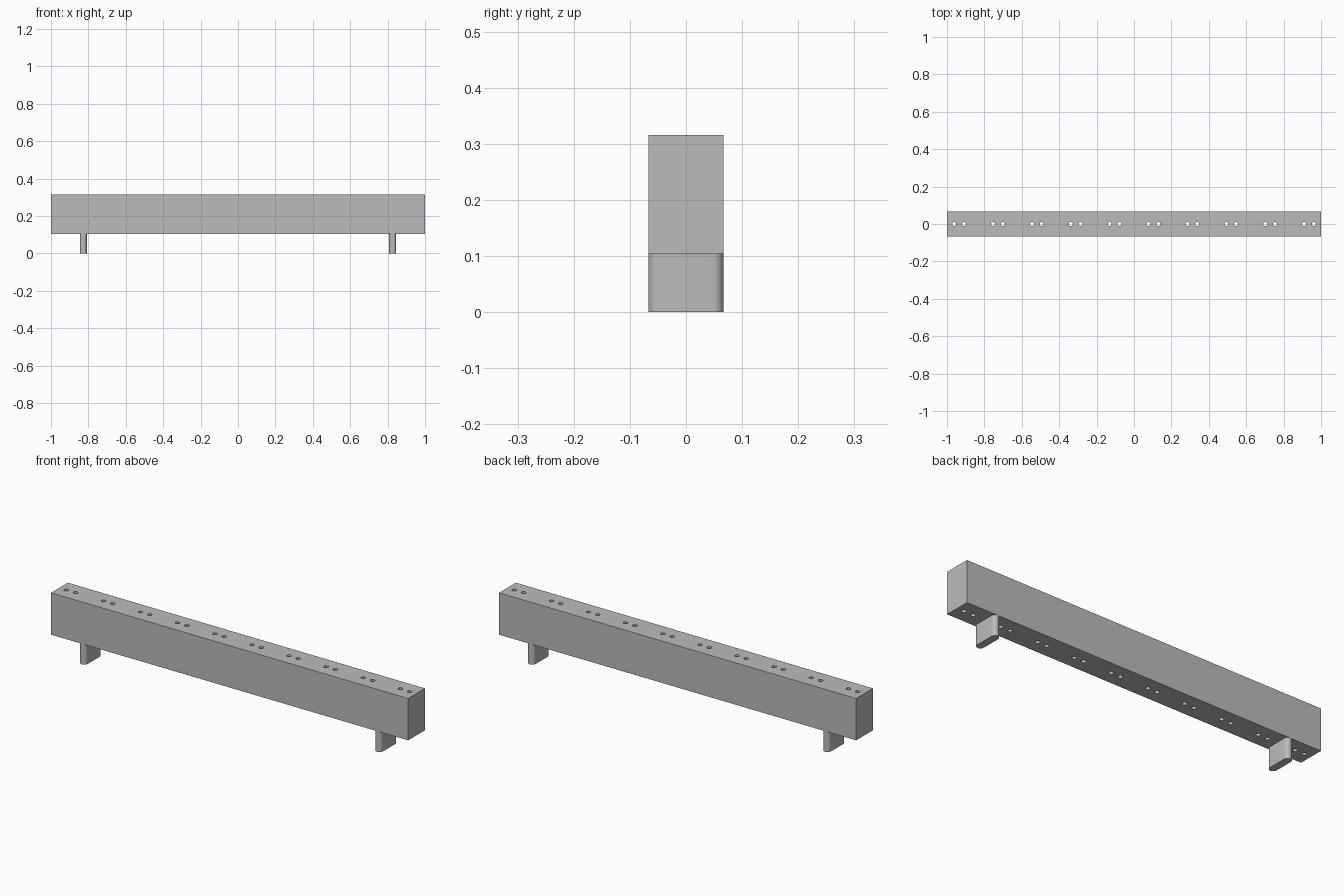
import bpy, bmesh, math
from mathutils import Matrix

if "Cube" in bpy.data.objects:
    bpy.data.objects.remove(bpy.data.objects["Cube"], do_unlink=True)

DEPTH, LEG_TOP, TOP = 0.134, 0.104, 0.316
LEG_X, LEG_RADIUS = 0.827, 0.019
PAIRS, PAIR_SPAN, HOLE_OFFSET, HOLE_RADIUS = 10, 1.871, 0.026, 0.011

grey = bpy.data.materials.new("plain grey")
grey.use_nodes = True
grey.diffuse_color = (0.5, 0.5, 0.5, 1)
grey.node_tree.nodes["Principled BSDF"].inputs["Base Color"].default_value = grey.diffuse_color


def add_object(name, bm):
    bmesh.ops.recalc_face_normals(bm, faces=bm.faces)
    mesh = bpy.data.meshes.new(name)
    bm.to_mesh(mesh)
    bm.free()
    mesh.materials.append(grey)
    obj = bpy.data.objects.new(name, mesh)
    bpy.context.collection.objects.link(obj)
    return obj


def smooth(obj):
    bpy.ops.object.select_all(action="DESELECT")
    obj.select_set(True)
    bpy.context.view_layer.objects.active = obj
    bpy.ops.object.shade_smooth_by_angle(angle=math.radians(35))


# Long beam
bm = bmesh.new()
bmesh.ops.create_cube(bm, size=1, matrix=Matrix.Translation((0, 0, (LEG_TOP + TOP) / 2))
                      @ Matrix.Diagonal((2, DEPTH, TOP - LEG_TOP, 1)))
beam = add_object("beam", bm)

# Pairs of holes running down through the beam
bm = bmesh.new()
for i in range(PAIRS):
    centre = (i / (PAIRS - 1) - 0.5) * PAIR_SPAN
    for side in (-1, 1):
        bmesh.ops.create_cone(bm, cap_ends=True, segments=24, radius1=HOLE_RADIUS,
                              radius2=HOLE_RADIUS, depth=1,
                              matrix=Matrix.Translation((centre + side * HOLE_OFFSET, 0, 0.2)))
cutter = add_object("hole_cutter", bm)
cutter.hide_render = True
cut = beam.modifiers.new("holes", "BOOLEAN")
cut.operation, cut.solver, cut.object = "DIFFERENCE", "EXACT", cutter
bpy.context.view_layer.objects.active = beam
bpy.ops.object.modifier_apply(modifier=cut.name)
bpy.data.objects.remove(cutter, do_unlink=True)
smooth(beam)

# Flat legs with rounded front and back ends
for name, side in (("left_leg", 1), ("right_leg", -1)):
    bm = bmesh.new()
    outline = []
    for end in (1, -1):
        for k in range(17):
            a = math.pi * k / 16 + (0 if end == 1 else math.pi)
            outline.append(bm.verts.new((side * LEG_X + LEG_RADIUS * math.cos(a),
                                         end * (DEPTH / 2 - LEG_RADIUS) + LEG_RADIUS * math.sin(a), 0)))
    base = bm.faces.new(outline)
    top = bmesh.ops.extrude_face_region(bm, geom=[base], use_keep_orig=True)["geom"]
    bmesh.ops.translate(bm, vec=(0, 0, LEG_TOP),
                        verts=[v for v in top if isinstance(v, bmesh.types.BMVert)])
    smooth(add_object(name, bm))
